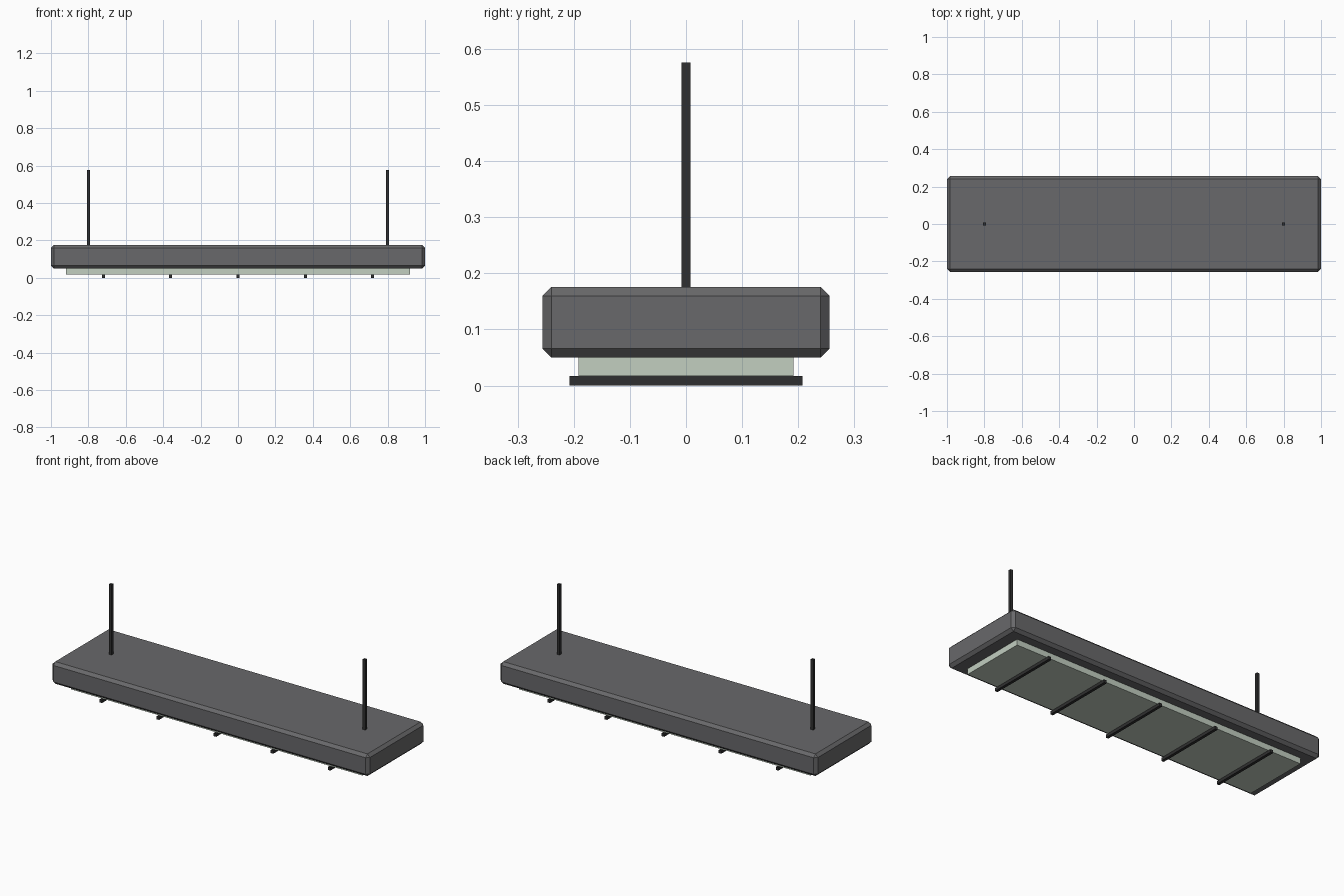
import bpy
import bmesh

if "Cube" in bpy.data.objects:
    bpy.data.objects.remove(bpy.data.objects["Cube"])


def material(name, rgb):
    m = bpy.data.materials.new(name)
    m.diffuse_color = (*rgb, 1.0)
    m.use_nodes = True
    m.node_tree.nodes["Principled BSDF"].inputs["Base Color"].default_value = m.diffuse_color
    return m


def box(name, lo, hi, mat, chamfer=0.0):
    bm = bmesh.new()
    bmesh.ops.create_cube(bm, size=1.0)
    for v in bm.verts:
        v.co = [(lo[i] + hi[i]) / 2 + v.co[i] * (hi[i] - lo[i]) for i in range(3)]
    if chamfer:
        bmesh.ops.bevel(bm, geom=bm.edges[:], offset=chamfer, offset_type='OFFSET',
                        segments=1, profile=0.5, affect='EDGES')
    mesh = bpy.data.meshes.new(name)
    bm.to_mesh(mesh)
    bm.free()
    mesh.materials.append(mat)
    obj = bpy.data.objects.new(name, mesh)
    bpy.context.collection.objects.link(obj)
    return obj


grey = material("housing grey", (0.14, 0.14, 0.145))
pale = material("diffuser pale green", (0.54, 0.62, 0.53))
black = material("dark metal", (0.028, 0.028, 0.029))

# Chamfered lamp housing
box("housing", (-1, -0.256, 0.05), (1, 0.256, 0.176), grey, 0.016)

# Light diffuser under the housing
box("diffuser", (-0.92, -0.192, 0.017), (0.92, 0.192, 0.052), pale)

# Guard bars across the diffuser
for i in range(5):
    x = (i - 2) * 0.36
    box(f"guard_bar_{i + 1}", (x - 0.008, -0.208, 0), (x + 0.008, 0.208, 0.017), black)

# Hanging rods
for side, x in (("left", -0.8), ("right", 0.8)):
    box(f"hanging_rod_{side}", (x - 0.008, -0.008, 0.17), (x + 0.008, 0.008, 0.576), black)
